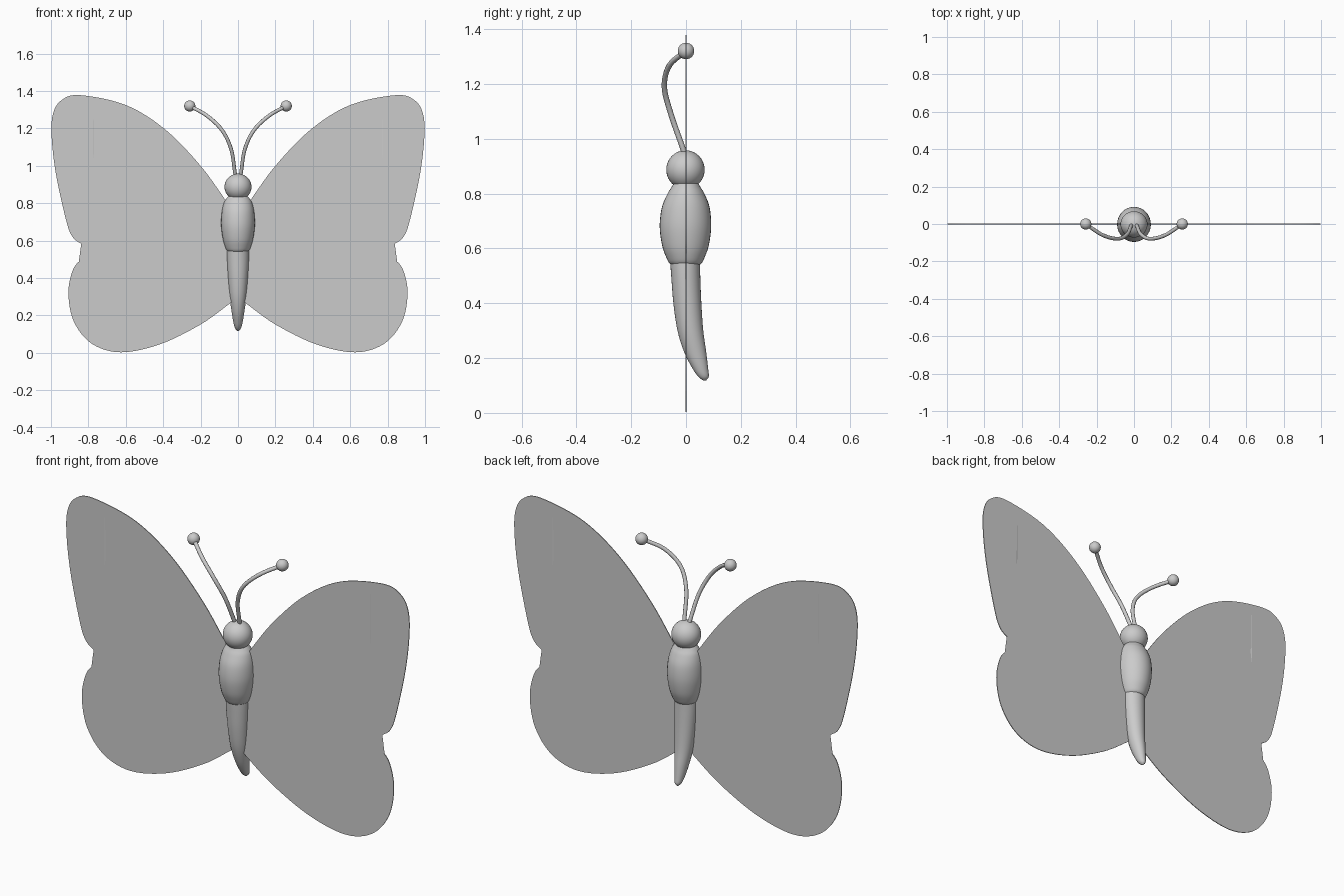
import bpy, bmesh, math
from mathutils import Vector

if "Cube" in bpy.data.objects:
    bpy.data.objects.remove(bpy.data.objects["Cube"])


def smooth_path(pts, steps):
    """Catmull-Rom curve through points of any dimension."""
    pts = [Vector(p) for p in pts]
    ext = [2 * pts[0] - pts[1]] + pts + [2 * pts[-1] - pts[-2]]
    out = []
    for i in range(1, len(ext) - 2):
        a, b, c, d = ext[i - 1:i + 3]
        for k in range(steps):
            t = k / steps
            out.append(0.5 * (2 * b + (c - a) * t + (2 * a - 5 * b + 4 * c - d) * t * t
                              + (3 * b - a - 3 * c + d) * t ** 3))
    return out + [pts[-1]]


def finish(name, bm, angle=None):
    bmesh.ops.recalc_face_normals(bm, faces=bm.faces)
    me = bpy.data.meshes.new(name)
    bm.to_mesh(me)
    bm.free()
    ob = bpy.data.objects.new(name, me)
    bpy.context.collection.objects.link(ob)
    if angle:
        bpy.ops.object.select_all(action='DESELECT')
        ob.select_set(True)
        bpy.context.view_layer.objects.active = ob
        bpy.ops.object.shade_smooth_by_angle(angle=math.radians(angle))
    return ob


def loft(name, stations, seg=32):
    """Elliptical rings from (z, y centre, x radius, y radius)."""
    bm = bmesh.new()
    rings = []
    for z, y, rx, ry in smooth_path(stations, 5):
        rings.append([bm.verts.new((rx * math.cos(2 * math.pi * k / seg),
                                    y + ry * math.sin(2 * math.pi * k / seg), z))
                      for k in range(seg)])
    for a, b in zip(rings, rings[1:]):
        for k in range(seg):
            n = (k + 1) % seg
            bm.faces.new((a[k], a[n], b[n], b[k]))
    bm.faces.new(rings[0])
    bm.faces.new(rings[-1])
    return finish(name, bm, 50)


def ball(name, loc, scale):
    bm = bmesh.new()
    bmesh.ops.create_uvsphere(bm, u_segments=32, v_segments=20, radius=1)
    bmesh.ops.scale(bm, vec=scale, verts=bm.verts)
    bmesh.ops.translate(bm, vec=loc, verts=bm.verts)
    return finish(name, bm, 60)


# Body
ball("head", (0, -0.002, 0.887), (0.072, 0.07, 0.071))
loft("thorax", [(0.845, 0, 0.044, 0.042), (0.825, 0, 0.062, 0.052), (0.80, 0, 0.076, 0.067),
                (0.75, -0.001, 0.087, 0.087), (0.68, -0.002, 0.09, 0.094),
                (0.61, -0.002, 0.081, 0.085), (0.565, -0.002, 0.068, 0.069),
                (0.545, -0.002, 0.057, 0.058), (0.538, -0.002, 0.045, 0.045)])
loft("abdomen", [(0.57, -0.004, 0.058, 0.055), (0.50, -0.001, 0.058, 0.053),
                 (0.40, 0.005, 0.053, 0.051), (0.30, 0.016, 0.045, 0.047),
                 (0.22, 0.034, 0.034, 0.040), (0.16, 0.053, 0.024, 0.028),
                 (0.132, 0.064, 0.016, 0.019), (0.118, 0.068, 0.004, 0.005)])

# Wing outline in x, z, from the body along the top edge and round
outline = [(0, 0.725), (0.055, 0.80), (0.2, 1.0), (0.39, 1.195), (0.60, 1.325), (0.845, 1.378),
           (0.945, 1.35), (0.99, 1.275), (0.996, 1.15), (0.973, 0.954), (0.92, 0.713),
           (0.888, 0.625), (0.845, 0.587), (0.78, 0.559), (0.754, 0.534), (0.78, 0.516),
           (0.834, 0.50), (0.882, 0.445), (0.907, 0.32), (0.877, 0.166), (0.78, 0.048),
           (0.626, 0.003), (0.417, 0.046), (0.203, 0.15), (0.053, 0.257), (0, 0.30)]

# Antenna path
path = [(0.012, 0.0, 0.93), (0.018, -0.015, 0.975), (0.037, -0.055, 1.09), (0.085, -0.079, 1.19),
        (0.166, -0.06, 1.268), (0.258, 0.0, 1.32)]

for side, s in (("left", -1), ("right", 1)):
    bm = bmesh.new()
    bm.faces.new([bm.verts.new((s * p[0], 0, p[1])) for p in smooth_path(outline, 6)])
    bmesh.ops.triangulate(bm, faces=bm.faces[:])
    wing = finish(side + "_wing", bm)
    mod = wing.modifiers.new("thickness", 'SOLIDIFY')
    mod.thickness = 0.004
    mod.offset = 0

    cu = bpy.data.curves.new(side + "_antenna", 'CURVE')
    cu.dimensions = '3D'
    cu.bevel_depth = 0.01
    cu.bevel_resolution = 3
    pts = smooth_path(path, 6)
    sp = cu.splines.new('POLY')
    sp.points.add(len(pts) - 1)
    for q, p in zip(sp.points, pts):
        q.co = (s * p[0], p[1], p[2], 1)
    sp.use_smooth = True
    bpy.context.collection.objects.link(bpy.data.objects.new(side + "_antenna", cu))
    ball(side + "_antenna_tip", (s * 0.258, 0, 1.32), (0.03, 0.03, 0.03))
